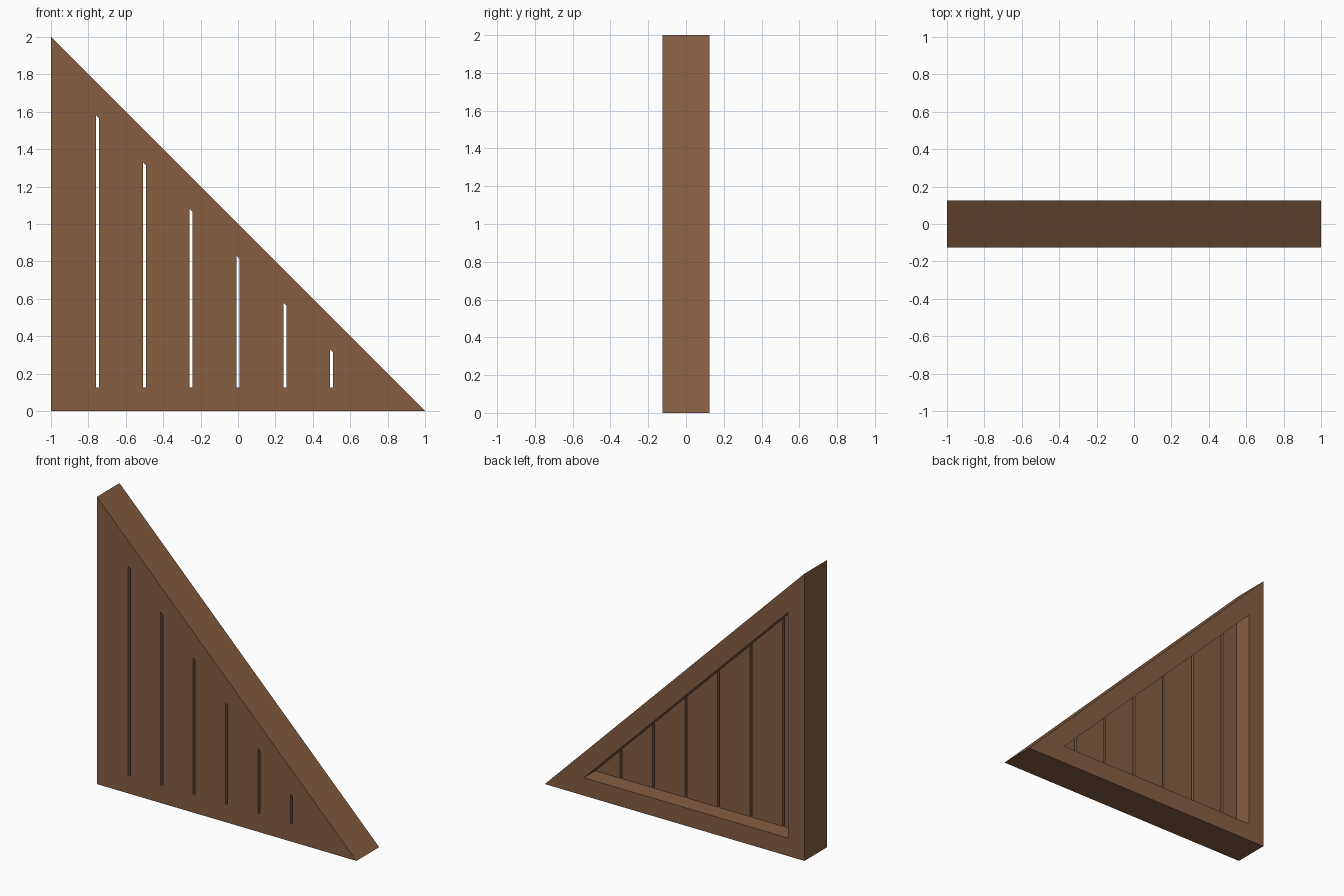
import bpy, bmesh, math

if "Cube" in bpy.data.objects:
    bpy.data.objects.remove(bpy.data.objects["Cube"])

HALF_DEPTH = 0.125
BORDER = 0.125          # frame width measured square to each edge
SLOT = 0.016            # gap between planks

wood = bpy.data.materials.new("brown wood")
wood.diffuse_color = (0.238, 0.112, 0.055, 1)
wood.use_nodes = True
wood.node_tree.nodes["Principled BSDF"].inputs["Base Color"].default_value = wood.diffuse_color


def prism(name, profile, y0, y1):
    """Extrude an x-z profile from y0 to y1."""
    bm = bmesh.new()
    face = bm.faces.new([bm.verts.new((x, y0, z)) for x, z in profile])
    ext = bmesh.ops.extrude_face_region(bm, geom=[face])["geom"]
    verts = [v for v in ext if isinstance(v, bmesh.types.BMVert)]
    bmesh.ops.translate(bm, verts=verts, vec=(0, y1 - y0, 0))
    bmesh.ops.recalc_face_normals(bm, faces=bm.faces)
    mesh = bpy.data.meshes.new(name)
    bm.to_mesh(mesh)
    bm.free()
    mesh.materials.append(wood)
    obj = bpy.data.objects.new(name, mesh)
    bpy.context.collection.objects.link(obj)
    return obj


def cut(target, cutter):
    """Subtract the cutter, then remove it."""
    mod = target.modifiers.new("cut", "BOOLEAN")
    mod.operation = "DIFFERENCE"
    mod.solver = "EXACT"
    mod.object = cutter
    bpy.context.view_layer.objects.active = target
    bpy.ops.object.modifier_apply(modifier=mod.name)
    bpy.data.objects.remove(cutter)


# Solid triangular wall
wall = prism("triangular_wall_panel", [(-1, 0), (1, 0), (-1, 2)],
             -HALF_DEPTH, HALF_DEPTH)

# Recess in the back, leaving an even frame
slope = 1 - BORDER * math.sqrt(2)     # x + z along the inner slanted edge
left, bottom = -1 + BORDER, BORDER
cut(wall, prism("recess_cutter",
                [(left, bottom), (slope - bottom, bottom), (left, slope - left)],
                0, HALF_DEPTH + 0.1))

# Gaps between the planks, ending just inside the frame
for i in range(6):
    x0 = -0.75 + 0.25 * i - SLOT / 2
    x1 = x0 + SLOT
    z0, top = bottom + 0.001, slope - 0.001
    cut(wall, prism("slot_cutter",
                    [(x0, z0), (x1, z0), (x1, top - x1), (x0, top - x0)],
                    -HALF_DEPTH - 0.1, 0.05))
